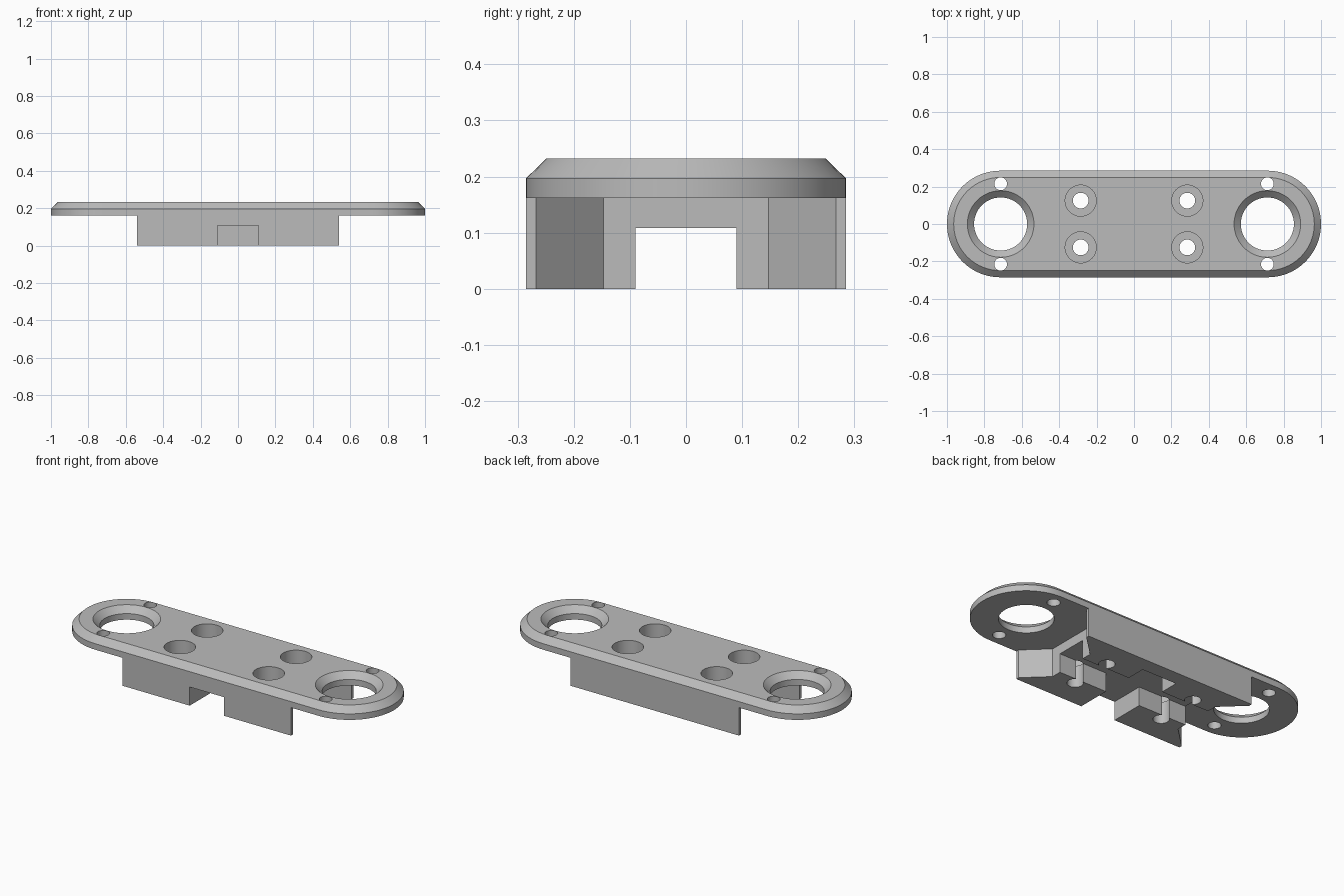
import bpy, bmesh, math

if "Cube" in bpy.data.objects:
    bpy.data.objects.remove(bpy.data.objects["Cube"])

R, HX = 0.285, 0.713          # end radius, end hole position
Z0, ZC, Z1 = 0.162, 0.197, 0.232


def loft(name, rings):
    """Closed solid from stacked rings of (x, y, z) points."""
    bm = bmesh.new()
    rows = [[bm.verts.new(p) for p in ring] for ring in rings]
    n = len(rows[0])
    for a, b in zip(rows, rows[1:]):
        for i in range(n):
            j = (i + 1) % n
            bm.faces.new((a[i], a[j], b[j], b[i]))
    bm.faces.new(rows[0][::-1])
    bm.faces.new(rows[-1])
    bmesh.ops.recalc_face_normals(bm, faces=bm.faces)
    me = bpy.data.meshes.new(name)
    bm.to_mesh(me)
    bm.free()
    ob = bpy.data.objects.new(name, me)
    bpy.context.collection.objects.link(ob)
    return ob


def stadium(r, z, n=40):
    pts = []
    for s in (1, -1):
        for i in range(n + 1):
            a = -math.pi / 2 + math.pi * i / n
            pts.append((s * ((1 - R) + r * math.cos(a)), s * r * math.sin(a), z))
    return pts


def circle(x, y, r, z, n=56):
    return [(x + r * math.cos(2 * math.pi * i / n),
             y + r * math.sin(2 * math.pi * i / n), z) for i in range(n)]


def turned(x, y, prof):
    return loft("cutter", [circle(x, y, r, z) for r, z in prof])


def box(x0, x1, y0, y1, z0, z1):
    q = [(x0, y0), (x1, y0), (x1, y1), (x0, y1)]
    return loft("cutter", [[(x, y, z) for x, y in q] for z in (z0, z1)])


def combine(target, tool, op):
    m = target.modifiers.new("bool", 'BOOLEAN')
    m.operation, m.solver, m.object = op, 'EXACT', tool
    bpy.context.view_layer.objects.active = target
    bpy.ops.object.modifier_apply(modifier=m.name)
    bpy.data.objects.remove(tool, do_unlink=True)


# Rounded cover plate with chamfered top rim
plate = loft("cover_plate", [stadium(R, Z0), stadium(R, ZC), stadium(R - 0.036, Z1)])

# Clamp block below, with flared thin side walls at both ends
quarter = [(0.54, 0.285), (0.54, 0.267), (0.415, 0.147)]
outline = quarter + [(x, -y) for x, y in quarter[::-1]]
outline += [(-x, -y) for x, y in outline]
block = loft("clamp_block", [[(x, y, z) for x, y in outline] for z in (0, Z0 + 0.02)])
combine(plate, block, 'UNION')

# Lengthwise channel and cross slot open at the front
combine(plate, box(-0.7, 0.7, -0.09, 0.09, -0.1, 0.108), 'DIFFERENCE')
combine(plate, box(-0.11, 0.11, -0.4, 0.2, -0.1, 0.108), 'DIFFERENCE')

for sx in (-1, 1):
    # Large countersunk end openings
    combine(plate, turned(sx * HX, 0, [(0.142, 0.1), (0.142, ZC), (0.178, Z1),
                                       (0.178, 0.3)]), 'DIFFERENCE')
    for sy in (-1, 1):
        # Small pin holes
        combine(plate, turned(sx * HX, sy * 0.215, [(0.034, 0.1), (0.034, 0.3)]),
                'DIFFERENCE')
        # Counterbored screw holes
        combine(plate, turned(sx * 0.285, sy * 0.125,
                              [(0.042, -0.1), (0.042, 0.125), (0.083, 0.125),
                               (0.083, 0.3)]), 'DIFFERENCE')

# Single grey finish
grey = bpy.data.materials.new("grey")
grey.diffuse_color = (0.5, 0.5, 0.5, 1)
grey.use_nodes = True
grey.node_tree.nodes["Principled BSDF"].inputs["Base Color"].default_value = grey.diffuse_color
plate.data.materials.clear()
plate.data.materials.append(grey)

bpy.ops.object.select_all(action='DESELECT')
plate.select_set(True)
bpy.context.view_layer.objects.active = plate
bpy.ops.object.shade_smooth_by_angle(angle=math.radians(30))
